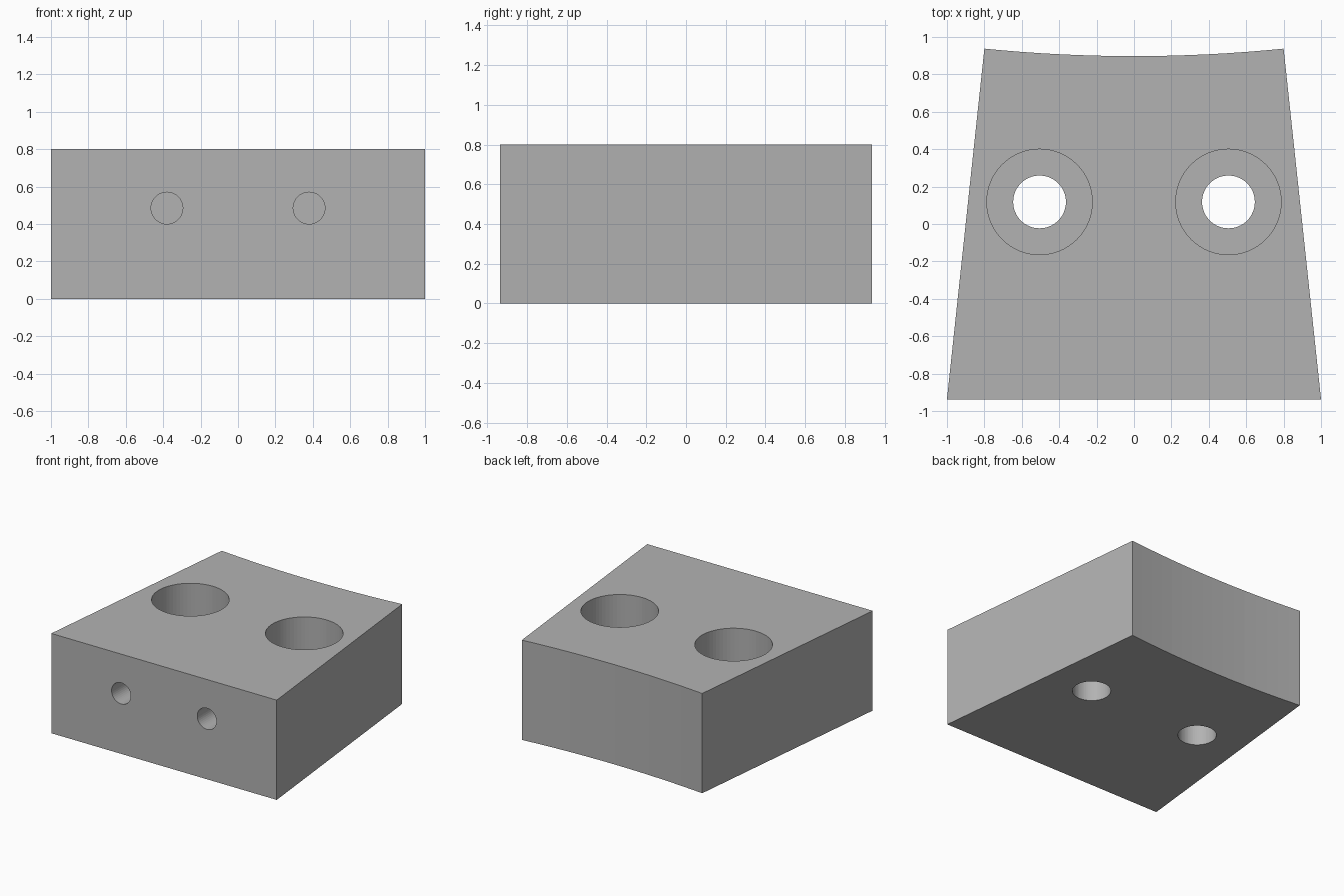
import bpy, bmesh, math
from mathutils import Matrix, Vector

cube = bpy.data.objects.get("Cube")
if cube:
    bpy.data.objects.remove(cube, do_unlink=True)

HEIGHT = 0.8
HALF_DEPTH = 0.9375

grey = bpy.data.materials.new("plain grey")
grey.use_nodes = True
colour = (0.45, 0.45, 0.45, 1)
grey.diffuse_color = colour
grey.node_tree.nodes["Principled BSDF"].inputs["Base Color"].default_value = colour


def make_object(name, bm):
    bmesh.ops.recalc_face_normals(bm, faces=bm.faces)
    mesh = bpy.data.meshes.new(name)
    bm.to_mesh(mesh)
    bm.free()
    mesh.materials.append(grey)
    obj = bpy.data.objects.new(name, mesh)
    bpy.context.collection.objects.link(obj)
    return obj


def turned_cutter(name, profile, matrix, steps):
    """Spin a closed radius/height profile about z, then place it."""
    bm = bmesh.new()
    verts = [bm.verts.new((r, 0, z)) for r, z in profile]
    edges = [bm.edges.new(pair) for pair in zip(verts, verts[1:])]
    bmesh.ops.spin(bm, geom=verts + edges, cent=(0, 0, 0), axis=(0, 0, 1),
                   angle=math.tau, steps=steps)
    bmesh.ops.remove_doubles(bm, verts=bm.verts, dist=1e-5)
    bm.transform(matrix)
    obj = make_object(name, bm)
    obj.hide_render = True
    obj.hide_set(True)
    return obj


# Tapered block with a shallow concave back
bm = bmesh.new()
outline = [(-1, -HALF_DEPTH), (1, -HALF_DEPTH)]
segments = 16
for i in range(segments + 1):
    x = 0.8 - 1.6 * i / segments
    outline.append((x, HALF_DEPTH - 0.04 * (1 - (x / 0.8) ** 2)))
base = bm.faces.new([bm.verts.new((x, y, 0)) for x, y in outline])
top = bmesh.ops.extrude_face_region(bm, geom=[base])["geom"]
bmesh.ops.translate(bm, vec=(0, 0, HEIGHT),
                    verts=[v for v in top if isinstance(v, bmesh.types.BMVert)])
block = make_object("mounting_block", bm)

# Counterbored through holes and blind front holes, one pair on each side
bore = [(0, -0.1), (0.141, -0.1), (0.141, 0.3), (0.282, 0.3), (0.282, 0.9), (0, 0.9)]
pilot = [(0, -0.1), (0.085, -0.1), (0.085, 0.5), (0, 0.5)]
for side, sign in (("left", 1), ("right", -1)):
    place_bore = Matrix.Translation(Vector((sign * 0.505, 0.118, 0)))
    place_pilot = (Matrix.Translation(Vector((sign * 0.38, -HALF_DEPTH, 0.485)))
                   @ Matrix.Rotation(math.radians(-90), 4, "X"))
    for cutter in (turned_cutter(f"{side}_bore_cutter", bore, place_bore, 64),
                   turned_cutter(f"{side}_front_hole_cutter", pilot, place_pilot, 40)):
        cut = block.modifiers.new(cutter.name, "BOOLEAN")
        cut.operation = "DIFFERENCE"
        cut.solver = "EXACT"
        cut.object = cutter
